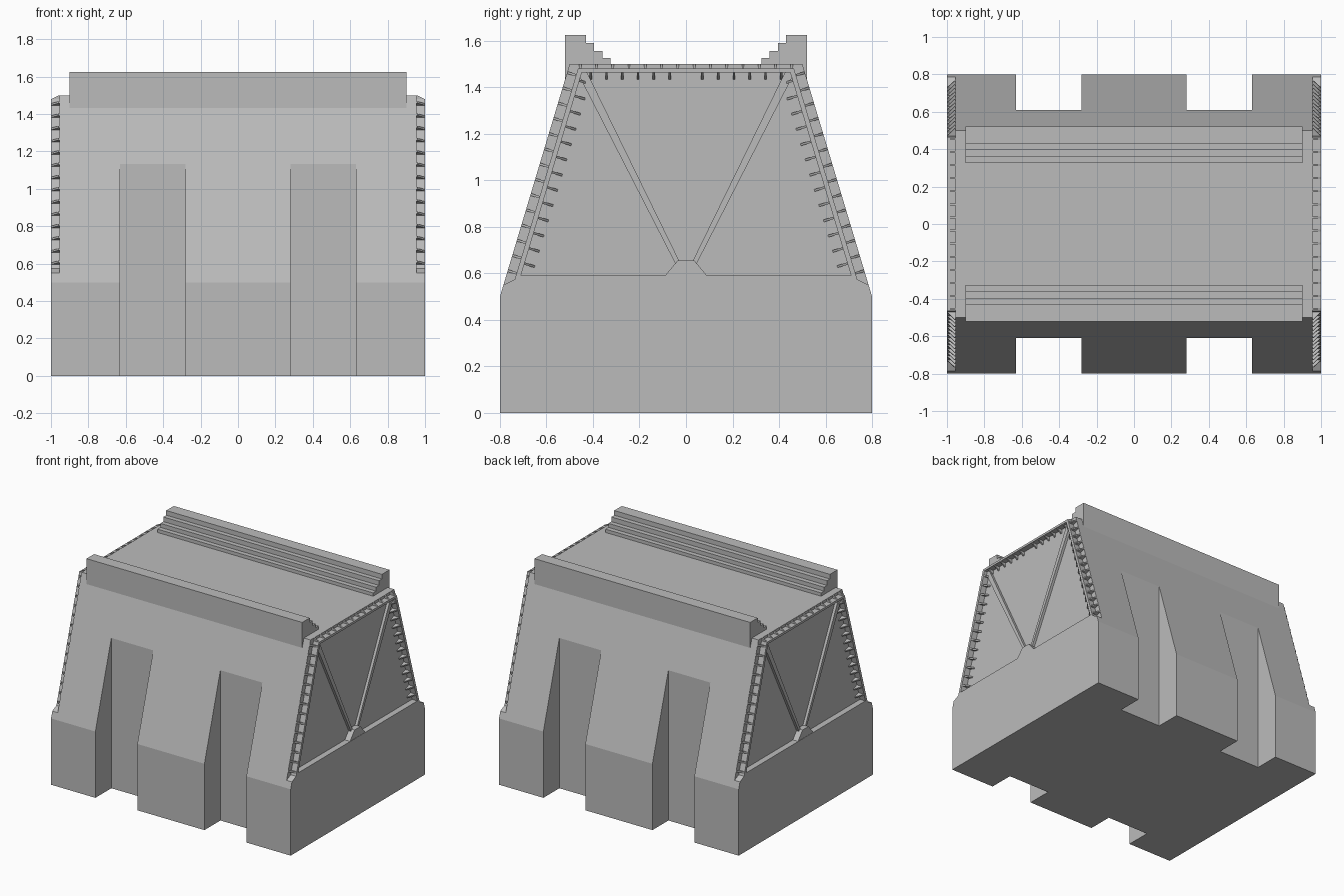
import bpy, bmesh
from mathutils import Vector

if "Cube" in bpy.data.objects:
    bpy.data.objects.remove(bpy.data.objects["Cube"])

grey = bpy.data.materials.new("concrete grey")
grey.diffuse_color = (0.5, 0.5, 0.5, 1)
grey.use_nodes = True
grey.node_tree.nodes["Principled BSDF"].inputs["Base Color"].default_value = grey.diffuse_color
PANEL, FACE = 0.955, 1.0      # recessed end panel and outer end face


def add_prism(bm, poly, x0, x1):
    """Extrude a (y, z) outline along x."""
    a = [bm.verts.new((x0, y, z)) for y, z in poly]
    b = [bm.verts.new((x1, y, z)) for y, z in poly]
    n = len(poly)
    bm.faces.new(a)
    bm.faces.new(b[::-1])
    for i in range(n):
        bm.faces.new((a[i], b[i], b[(i + 1) % n], a[(i + 1) % n]))


def add_gusset(bm, p, n, length, s):
    """Triangular rib rooted at p, reaching along n against the panel."""
    p, n = Vector(p), Vector(n).normalized()
    t = Vector((-n.y, n.x)) * 0.005
    rings = []
    for d in (t, -t):
        pts = [(PANEL - 0.003, p + d), (PANEL - 0.003, p + n * length + d),
               (PANEL + 0.004, p + n * length + d), (FACE - 0.001, p + d)]
        rings.append([bm.verts.new((s * x, q.x, q.y)) for x, q in pts])
    a, b = rings
    bm.faces.new(a)
    bm.faces.new(b[::-1])
    for i in range(4):
        bm.faces.new((a[i], b[i], b[(i + 1) % 4], a[(i + 1) % 4]))


def finish(bm, name):
    bmesh.ops.recalc_face_normals(bm, faces=bm.faces)
    me = bpy.data.meshes.new(name)
    bm.to_mesh(me)
    bm.free()
    me.materials.append(grey)
    ob = bpy.data.objects.new(name, me)
    bpy.context.collection.objects.link(ob)
    return ob


def mirrored(half):
    """Close a right-hand outline with its mirror in y."""
    return half + [(-y, z) for y, z in reversed(half)]


# Main block with sloping front and back
bm = bmesh.new()
add_prism(bm, mirrored([(0.8, 0), (0.8, 0.5), (0.5, 1.5)]), -FACE, FACE)
body = finish(bm, "block")

# Cutters: vertical slots front and back, shallow recesses on both ends
bm = bmesh.new()
for sx in (-1, 1):
    for sy in (-1, 1):
        slot = [(sy * 0.61, -0.1), (sy * 1, -0.1), (sy * 1, 1.3), (sy * 0.61, 1.3)]
        add_prism(bm, slot, sx * 0.28, sx * 0.63)
    recess = mirrored([(0.71, 0.59), (0.736, 0.574), (0.785, 0.55), (0.865, 0.511), (0.865, 1.7)])
    add_prism(bm, recess, sx * PANEL, sx * 1.1)
cutter = finish(bm, "cutter")
cutter.hide_render = True
cutter.hide_set(True)
mod = body.modifiers.new("cut", "BOOLEAN")
mod.operation, mod.solver, mod.object = "DIFFERENCE", "EXACT", cutter

# Stepped parapets along the top edges
for sy, name in ((-1, "front_parapet"), (1, "back_parapet")):
    steps = [(0.52, 1.433), (0.52, 1.625), (0.43, 1.625), (0.43, 1.59), (0.395, 1.59),
             (0.395, 1.555), (0.36, 1.555), (0.36, 1.525), (0.325, 1.525), (0.325, 1.499),
             (0.499, 1.499)]
    bm = bmesh.new()
    add_prism(bm, [(sy * y, z) for y, z in steps], -0.9, 0.9)
    finish(bm, name)


def slope_y(z, inset):
    return 0.8 - (z - 0.5) * 0.3 - inset


for s, side in ((-1, "left"), (1, "right")):
    # Rim strip following the slopes and the top
    bm = bmesh.new()
    outer = [(0.736, 0.574), (0.464, 1.48)]
    inner = [(0.448, 1.463), (0.71, 0.59)]
    rim = outer + [(-y, z) for y, z in outer[::-1]] + [(-y, z) for y, z in inner[::-1]] + inner
    add_prism(bm, rim, s * (PANEL - 0.003), s * FACE)
    finish(bm, side + "_rim")

    # Ribs on both sides of the rim
    bm = bmesh.new()
    for sy in (-1, 1):
        for k in range(14):
            z = 0.60 + 0.0655 * k
            add_gusset(bm, (sy * slope_y(z, 0.042), z), (sy * 0.958, 0.287), 0.04, s)
        for k in range(13):
            z = 0.642 + 0.0655 * k
            add_gusset(bm, (sy * slope_y(z, 0.063), z), (-sy * 0.958, -0.287), 0.046, s)
        for k in range(7):
            add_gusset(bm, (sy * (0.035 + 0.07 * k), 1.48), (0, 1), 0.02, s)
        for k in range(6):
            add_gusset(bm, (sy * (0.07 + 0.068 * k), 1.463), (0, -1), 0.03, s)
    finish(bm, side + "_ribs")

    # V-shaped braces and their foot plate
    bm = bmesh.new()
    for sy in (-1, 1):
        bar = [(0.448, 1.463), (0.425, 1.463), (0.025, 0.645), (0.045, 0.64), (0.455, 1.44)]
        add_prism(bm, [(sy * y, z) for y, z in bar], s * (PANEL - 0.003), s * 0.975)
    finish(bm, side + "_braces")
    bm = bmesh.new()
    add_prism(bm, mirrored([(0.09, 0.59), (0.036, 0.655)]), s * (PANEL - 0.003), s * 0.998)
    finish(bm, side + "_foot_plate")
